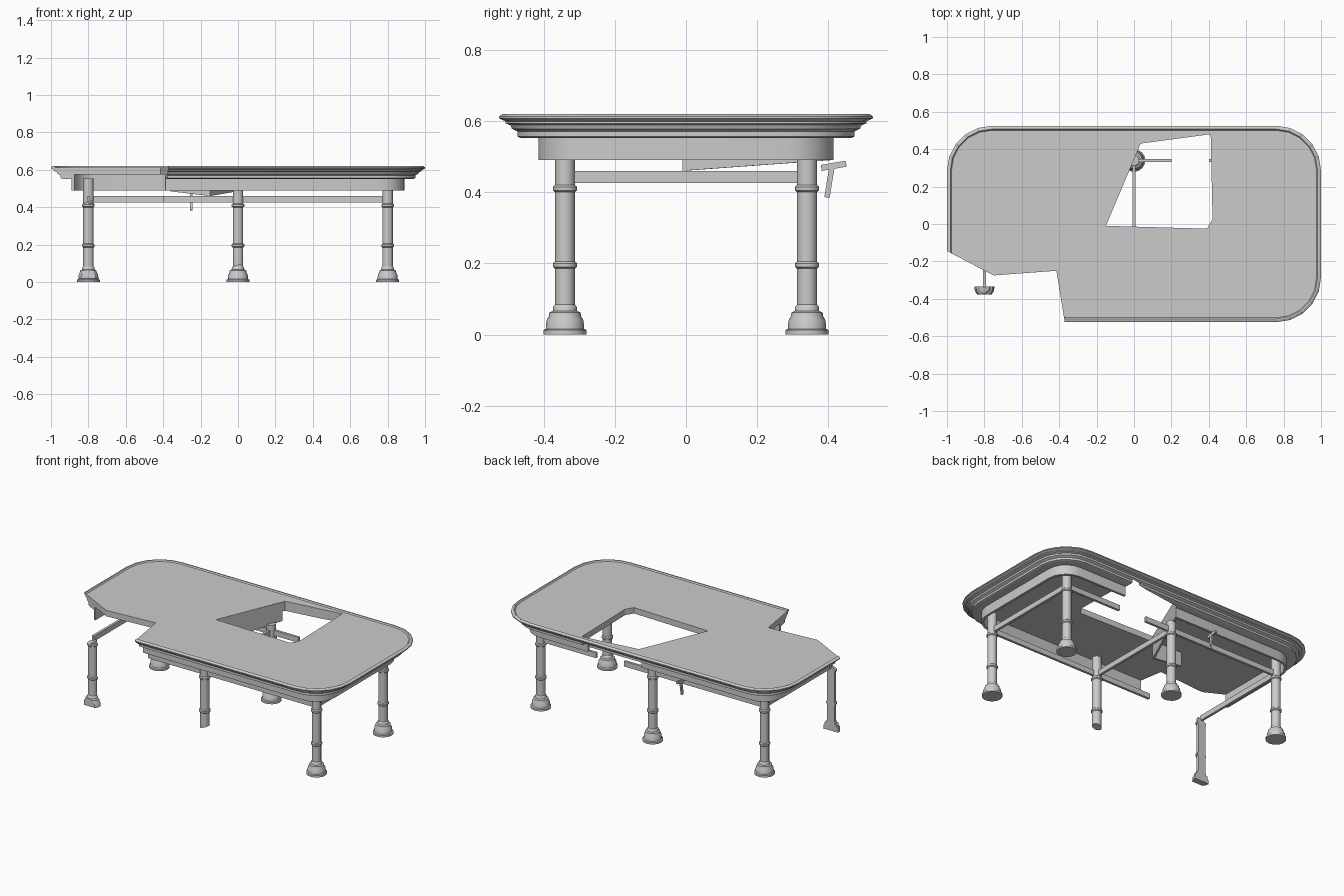
import bpy, bmesh, math
from mathutils import Vector

if "Cube" in bpy.data.objects:
    bpy.data.objects.remove(bpy.data.objects["Cube"])


def finish(name, bm, smooth=False):
    bmesh.ops.recalc_face_normals(bm, faces=bm.faces)
    me = bpy.data.meshes.new(name)
    bm.to_mesh(me)
    bm.free()
    ob = bpy.data.objects.new(name, me)
    bpy.context.collection.objects.link(ob)
    if smooth:
        bpy.ops.object.select_all(action='DESELECT')
        ob.select_set(True)
        bpy.context.view_layer.objects.active = ob
        bpy.ops.object.shade_smooth_by_angle(angle=math.radians(35))
    return ob


def bridge(bm, loops):
    for a, b in zip(loops, loops[1:]):
        n = len(a)
        for i in range(n):
            bm.faces.new((a[i], a[(i + 1) % n], b[(i + 1) % n], b[i]))


def rounded_rect(inset, z, hx=1.0, hy=0.525, radius=0.24, seg=5):
    r = max(radius - inset, 0.02)
    pts = []
    for k, (sx, sy) in enumerate(((1, 1), (-1, 1), (-1, -1), (1, -1))):
        cx, cy = sx * (hx - inset - r), sy * (hy - inset - r)
        for i in range(seg + 1):
            a = math.pi / 2 * (k + i / seg)
            pts.append((cx + r * math.cos(a), cy + r * math.sin(a), z))
    return pts


def prism(name, outline, z0, z1):
    bm = bmesh.new()
    lo = [bm.verts.new((x, y, z0)) for x, y in outline]
    hi = [bm.verts.new((x, y, z1)) for x, y in outline]
    bridge(bm, [lo, hi])
    bm.faces.new(lo)
    bm.faces.new(hi)
    return finish(name, bm)


def bar(name, p, q, width, height):
    """Rectangular bar between two points."""
    p, q = Vector(p), Vector(q)
    d = (q - p).normalized()
    side = d.cross(Vector((0, 0, 1))).normalized()
    up = side.cross(d)
    bm = bmesh.new()
    loops = [[bm.verts.new(c + side * (s * width / 2) + up * (t * height / 2))
              for s, t in ((-1, -1), (1, -1), (1, 1), (-1, 1))] for c in (p, q)]
    bridge(bm, loops)
    bm.faces.new(loops[0])
    bm.faces.new(loops[1])
    return finish(name, bm)


def broken_wall(name, p, q, low_p, low_q, top, thick):
    """Thin upright panel with a sloping lower edge."""
    d = (Vector(q) - Vector(p)).normalized()
    n = Vector((-d.y, d.x)) * thick
    bm = bmesh.new()
    loops = []
    for (x, y), low in ((p, low_p), (q, low_q)):
        loops.append([bm.verts.new(c) for c in (
            (x, y, low), (x, y, top), (x + n.x, y + n.y, top), (x + n.x, y + n.y, low))])
    bridge(bm, loops)
    bm.faces.new(loops[0])
    bm.faces.new(loops[1])
    return finish(name, bm)


# Table top: moulded edge, slim raised rim and hollow apron in one swept section
section = [(0.024, 0.613), (0.018, 0.62), (0.01, 0.62), (0, 0.613), (0, 0.607),
           (0.018, 0.599), (0.018, 0.593), (0.032, 0.588), (0.036, 0.578),
           (0.052, 0.570), (0.052, 0.556), (0.062, 0.552), (0.11, 0.552),
           (0.11, 0.49), (0.125, 0.49), (0.125, 0.575)]
bm = bmesh.new()
rings = [[bm.verts.new(c) for c in rounded_rect(i, z)] for i, z in section]
bridge(bm, rings)
bm.faces.new(rings[0])
bm.faces.new(rings[-1])
table_top = finish("table_top", bm, True)

# Broken-out areas: front left corner and the hole behind the middle
cutters = [
    prism("corner_cutter", [(-1.2, -0.04), (-0.75, -0.275), (-0.415, -0.25),
                            (-0.37, -0.525), (-0.37, -0.7), (-1.2, -0.7)], 0.3, 0.8),
    prism("hole_cutter", [(-0.15, -0.01), (0.39, -0.025), (0.42, 0.025),
                          (0.41, 0.48), (0.035, 0.43)], 0.3, 0.8)]
for c in cutters:
    m = table_top.modifiers.new(c.name, 'BOOLEAN')
    m.operation = 'DIFFERENCE'
    m.solver = 'EXACT'
    m.object = c
    c.hide_render = True
    c.hide_viewport = True
bpy.context.view_layer.update()
dg = bpy.context.evaluated_depsgraph_get()
cut_mesh = bpy.data.meshes.new_from_object(table_top.evaluated_get(dg))
table_top.modifiers.clear()
table_top.data = cut_mesh
for c in cutters:
    bpy.data.objects.remove(c)

# Fracture walls hanging beside the hole
broken_wall("fracture_wall_side", (-0.15, -0.01), (0.025, 0.405), 0.46, 0.49, 0.611, 0.012)
broken_wall("fracture_wall_front", (-0.36, -0.01), (-0.15, -0.01), 0.485, 0.46, 0.611, 0.012)

# Turned legs
leg_profile = [(0.061, 0), (0.061, 0.012), (0.054, 0.016), (0.052, 0.04), (0.045, 0.052),
               (0.044, 0.062), (0.034, 0.066), (0.033, 0.078), (0.028, 0.084), (0.028, 0.185),
               (0.034, 0.19), (0.034, 0.2), (0.028, 0.205), (0.028, 0.4),
               (0.034, 0.405), (0.034, 0.415), (0.028, 0.42), (0.028, 0.555)]


def leg(name, x, y, cuts=()):
    bm = bmesh.new()
    n = 16
    loops = [[bm.verts.new((x + r * math.cos(2 * math.pi * i / n),
                            y + r * math.sin(2 * math.pi * i / n), z)) for i in range(n)]
             for r, z in leg_profile]
    bridge(bm, loops)
    bm.faces.new(loops[0])
    bm.faces.new(loops[-1])
    # remove the side of each break plane that the normal points to
    for co, no in cuts:
        res = bmesh.ops.bisect_plane(bm, geom=bm.verts[:] + bm.edges[:] + bm.faces[:],
                                     plane_co=co, plane_no=no, clear_outer=True)
        edges = [e for e in res['geom_cut'] if isinstance(e, bmesh.types.BMEdge)]
        bmesh.ops.holes_fill(bm, edges=edges, sides=0)
    return finish(name, bm, True)


leg("back_leg_left", -0.8, 0.34)
leg("back_leg_middle", 0, 0.34, [((0, 0.34, 0.495), (0, 0, 1))])
leg("back_leg_right", 0.8, 0.34)
leg("front_leg_right", 0.8, -0.34)
leg("front_leg_middle", 0, -0.34, [((0, -0.34, 0.09), (0.3, 0, -1))])
leg("front_leg_left", -0.8, -0.34, [((-0.8, -0.335, 0.2), (0, 1, 0)),
                                    ((-0.8, -0.376, 0.2), (0, -1, 0)),
                                    ((-0.8, -0.34, 0.018), (0, 0, -1)),
                                    ((-0.8, -0.34, 0.43), (-0.4, -0.3, 1))])

# Stretchers between the legs, some snapped off
ZS, W, H = 0.443, 0.016, 0.034
for name, x0, x1, y in (("front_stretcher", -0.4, 0.8, -0.34),
                        ("back_stretcher_left", -0.8, 0.2, 0.34),
                        ("back_stretcher_right", 0.4, 0.8, 0.34)):
    bar(name, (x0, y, ZS), (x1, y, ZS), W, H)
for label, x in (("left", -0.8), ("middle", 0), ("right", 0.8)):
    bar("cross_stretcher_" + label, (x, -0.34, ZS), (x, 0.34, ZS), W, H)

# Loose splinter by the back apron
bar("splinter_head", (-0.25, 0.38, 0.468), (-0.25, 0.45, 0.48), 0.012, 0.017)
bar("splinter_tail", (-0.25, 0.41, 0.47), (-0.25, 0.396, 0.385), 0.012, 0.015)
